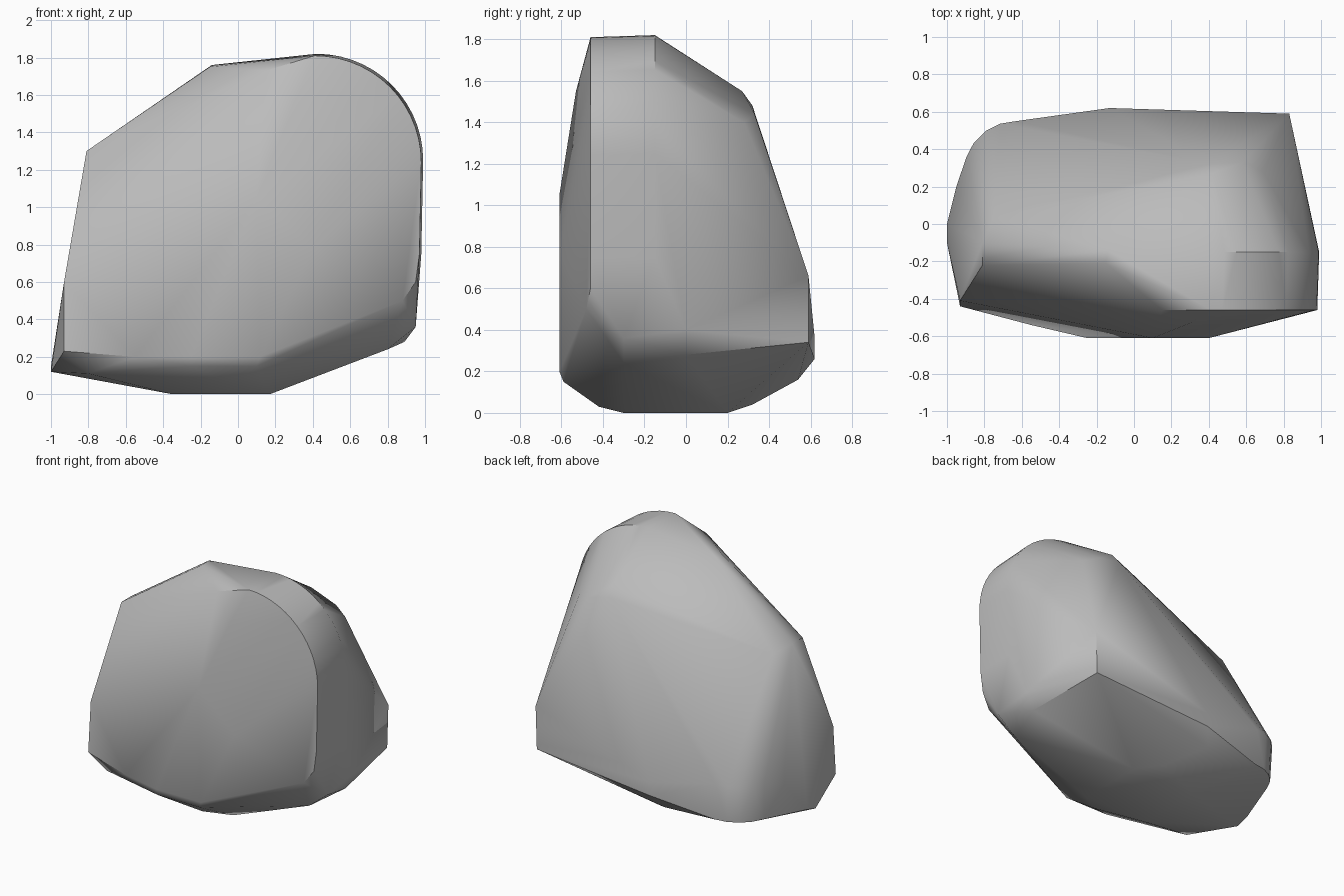
import bpy
import bmesh
from math import cos, sin, radians


def arc(centre, radius, start, end, steps):
    """Points (x, z) along a circular arc, angles in degrees."""
    for i in range(steps + 1):
        angle = radians(start + (end - start) * i / steps)
        yield centre[0] + radius * cos(angle), centre[1] + radius * sin(angle)


def make_material(name, colour):
    material = bpy.data.materials.new(name)
    material.use_nodes = True
    material.diffuse_color = colour
    material.node_tree.nodes["Principled BSDF"].inputs["Base Color"].default_value = colour
    return material


def hull_object(name, points, material):
    """Wrap a solid skin around a cloud of corner points."""
    bm = bmesh.new()
    for point in points:
        bm.verts.new(point)
    result = bmesh.ops.convex_hull(bm, input=bm.verts[:])
    loose = {g for g in result["geom_interior"] + result["geom_unused"]
             if isinstance(g, bmesh.types.BMVert)}
    bmesh.ops.delete(bm, geom=list(loose), context="VERTS")
    bmesh.ops.dissolve_limit(bm, angle_limit=radians(1), verts=bm.verts[:], edges=bm.edges[:])
    bmesh.ops.recalc_face_normals(bm, faces=bm.faces[:])
    mesh = bpy.data.meshes.new(name)
    bm.to_mesh(mesh)
    bm.free()
    mesh.materials.append(material)
    obj = bpy.data.objects.new(name, mesh)
    bpy.context.collection.objects.link(obj)
    return obj


default_cube = bpy.data.objects.get("Cube")
if default_cube:
    bpy.data.objects.remove(default_cube)

# Rounded shoulder: the same arc at the front rim and further back
shoulder = []
for x, z in arc((.42, 1.25), .57, 0, 90, 14):
    shoulder += [(x, -.15, z), (x - .01, -.46, z - .01)]
shoulder += [(.15, -.46, 1.73), (.98, -.15, .75), (.97, -.46, .75), (.95, -.46, .6)]

# Front: shallow ridge and lower lip
front = [(.4, -.61, .78), (.1, -.61, 1.05), (.12, -.61, .2), (-.25, -.61, .2),
         (.1, -.59, .15), (-.25, -.59, .15), (.3, -.53, 1.55),
         (.88, -.48, .5), (-.55, -.54, .2)]

# Left end: sloping top corner down to the pointed foot
left_end = [(-.15, -.21, 1.75), (-.14, -.14, 1.76), (-.81, -.22, 1.3), (-.81, -.1, 1.3),
            (-.75, .04, 1.26), (-.93, -.44, .23), (-.93, -.41, .6), (-1, -.1, .12),
            (-1, 0, .15), (-.8, -.4, .11)]

# Back: upper crest, wide sloping face and rounded corner
back = [(.42, .27, 1.55), (.4, .32, 1.48), (.58, .33, 1.44), (.69, .28, 1.4),
        (.83, .59, .66), (.82, .59, .34), (-.13, .62, .36), (-.13, .62, .26)]
for x, y in arc((-.63, .27), .28, 90, 180, 5):
    back += [(x, y, .45), (x + .01, y - .01, .18)]
back.append((-.95, .2, .4))

# Underside: small flat base with rising flanks
underside = [(x, y, 0) for x in (-.35, .17) for y in (-.3, .2)]
underside += [(.95, -.3, .36), (.8, -.3, .24), (.89, 0, .28), (.95, 0, .4),
              (-.2, .54, .16), (0, .32, .04), (0, -.42, .03)]

stone = make_material("stone_grey", (.5, .5, .5, 1))
boulder = hull_object("boulder", shoulder + front + left_end + back + underside, stone)

# Soft shading with the strongest edges kept sharp
bpy.context.view_layer.objects.active = boulder
boulder.select_set(True)
bpy.ops.object.shade_smooth_by_angle(angle=radians(35))
